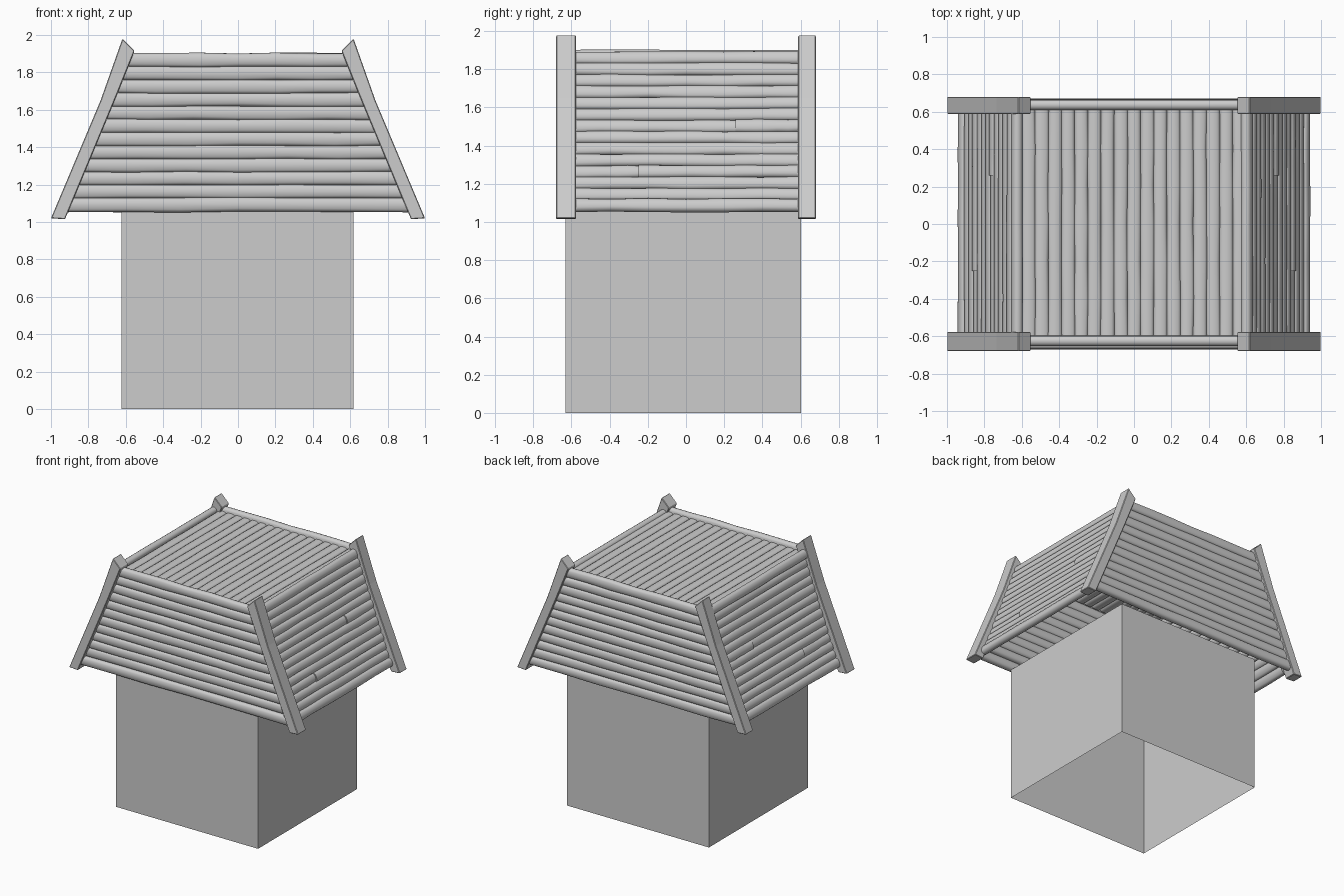
import bpy, bmesh, math, random
from mathutils import Vector as V

random.seed(4)
if "Cube" in bpy.data.objects:
    bpy.data.objects.remove(bpy.data.objects["Cube"])

GREY = (0.605, 0.605, 0.605, 1)
grey = bpy.data.materials.new("plain_grey")
grey.use_nodes = True
grey.diffuse_color = GREY
grey.node_tree.nodes["Principled BSDF"].inputs["Base Color"].default_value = GREY


def finish(bm, name, recalc=True, smooth=False):
    if recalc:
        bmesh.ops.recalc_face_normals(bm, faces=bm.faces)
    mesh = bpy.data.meshes.new(name)
    bm.to_mesh(mesh)
    bm.free()
    mesh.materials.append(grey)
    obj = bpy.data.objects.new(name, mesh)
    bpy.context.collection.objects.link(obj)
    if smooth:
        bpy.ops.object.select_all(action='DESELECT')
        obj.select_set(True)
        bpy.context.view_layer.objects.active = obj
        bpy.ops.object.shade_smooth_by_angle(angle=math.radians(42))
    return obj


def loft(bm, rings):
    """Skin a list of closed cross-sections and cap both ends."""
    loops = [[bm.verts.new(p) for p in ring] for ring in rings]
    count = len(loops[0])
    for a, b in zip(loops, loops[1:]):
        for i in range(count):
            j = (i + 1) % count
            bm.faces.new((a[i], a[j], b[j], b[i]))
    bm.faces.new(loops[0])
    bm.faces.new(loops[-1])


def plank(bm, start, end, across, out, width, thick=0.056, wobble=0.003):
    """Rough, crowned board that slightly overlaps its neighbours."""
    start, end = V(start), V(end)
    half, steps, rings = width / 2 + 0.003, 7, []
    rounding = [(0, 0.022), (0.005, 0.01), (0.016, 0.002)]
    for k in range(steps):
        centre = start.lerp(end, k / (steps - 1))
        low, high = (random.uniform(-wobble, wobble) for _ in range(2))
        top, bottom = half + high, -half + low
        section = [(top - a, -d) for a, d in rounding] + [(0, 0)]
        section += [(bottom + a, -d) for a, d in reversed(rounding)]
        section += [(bottom + a, d - thick) for a, d in rounding] + [(0, -thick)]
        section += [(top - a, d - thick) for a, d in reversed(rounding)]
        rings.append([centre + across * v + out * n for v, n in section])
    loft(bm, rings)


# Base block, open underneath
bm = bmesh.new()
bmesh.ops.create_cube(bm, size=1)
for v in bm.verts:
    v.co = V((v.co.x * 1.24 - 0.002, v.co.y * 1.235 - 0.015, (v.co.z + 0.5) * 1.057))
bm.normal_update()
bmesh.ops.delete(bm, geom=[f for f in bm.faces if f.normal.z < -0.5], context='FACES_ONLY')
finish(bm, "base_block", recalc=False)

# Upright end walls: horizontal boards that shorten toward the top, lowest one proud
rows, low_z, high_z = 12, 1.057, 1.9
pitch = (high_z - low_z) / rows
for side, face, name in ((-1, 0.653, "front_boards"), (1, 0.665, "back_boards")):
    bm = bmesh.new()
    for r in range(rows):
        z = low_z + pitch * (r + 0.5)
        reach = 0.59 + (1.89 - z) * 0.414
        y = side * (0.67 if r == 0 else face)
        plank(bm, (-reach, y, z), (reach, y, z), V((0, 0, 1)), V((0, side, 0)), pitch)
    finish(bm, name, smooth=True)

# Sloping side walls, lowest board proud, with two broken boards on each
rows = 14
breaks = {3: -0.25, 7: 0.26}
for side, name in ((-1, "right_slope_boards"), (1, "left_slope_boards")):
    bm = bmesh.new()
    foot, head = V((side * 0.937, 0, 1.063)), V((side * 0.618, 0, 1.898))
    up = (head - foot).normalized()
    out = V((side * up.z, 0, abs(up.x)))
    width = (head - foot).length / rows
    for r in range(rows):
        mid = foot.lerp(head, (r + 0.5) / rows)
        if r == 0:
            mid += out * 0.012
        if side < 0 and r == rows - 1:
            mid += out * 0.025
        spans = [(-0.59, 0.59, 0)]
        if r in breaks:
            spans = [(-0.59, breaks[r], -0.004), (breaks[r], 0.59, 0.004)]
        for y0, y1, lift in spans:
            base = mid + out * lift
            plank(bm, base + V((0, y0, 0)), base + V((0, y1, 0)), up, out, width)
    finish(bm, name, smooth=True)

# Flat top deck running front to back
bm = bmesh.new()
count, spacing = 17, 0.0705
for i in range(count):
    x = (i - (count - 1) / 2) * spacing
    plank(bm, (x, -0.595, 1.877), (x, 0.61, 1.877), V((1, 0, 0)), V((0, 0, 1)), spacing)
finish(bm, "top_deck_boards", smooth=True)

# Slightly bent corner beams with slanted tips
outline = [(1.0, 1.02), (0.735, 1.65), (0.618, 1.98), (0.553, 1.915), (0.66, 1.65), (0.925, 1.015)]
for sx, xname in ((-1, "right"), (1, "left")):
    for inner, outer, yname in ((-0.577, -0.68, "front"), (0.588, 0.68, "back")):
        bm = bmesh.new()
        loft(bm, [[V((sx * x, y, z)) for x, z in outline] for y in (inner, outer)])
        beam = finish(bm, f"{yname}_{xname}_beam")
        bevel = beam.modifiers.new("worn_edges", 'BEVEL')
        bevel.width, bevel.segments = 0.004, 1
